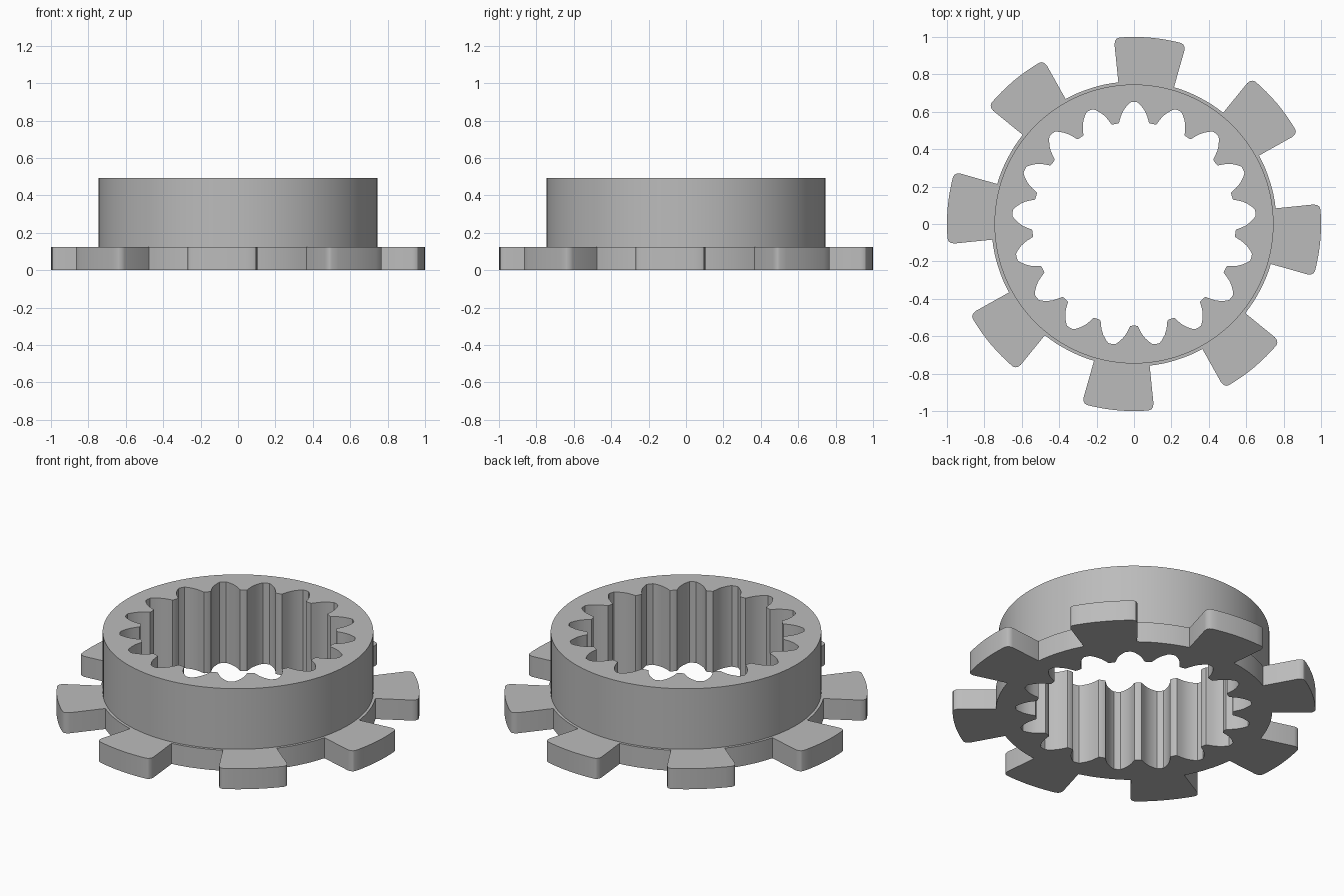
import bpy
import bmesh
from math import cos, sin, radians, degrees

HEIGHT, SHELF = 0.493, 0.125
BODY_R, FLANGE_R = 0.746, 0.762
LUGS, LUG_AXIS = 8, 85.0
TEETH, GROOVE_AXIS = 17, 90.0

if "Cube" in bpy.data.objects:
    bpy.data.objects.remove(bpy.data.objects["Cube"], do_unlink=True)

steel = bpy.data.materials.new("grey_steel")
steel.use_nodes = True
colour = (0.5, 0.5, 0.5, 1)
steel.diffuse_color = colour
steel.node_tree.nodes["Principled BSDF"].inputs["Base Color"].default_value = colour


def polar(radius, angle):
    a = radians(angle)
    return radius * cos(a), radius * sin(a)


def repeat(half_unit, count, axis):
    """Mirror half a unit of (angle, radius) points and repeat it round the centre."""
    unit = [(-a, r) for a, r in reversed(half_unit) if a > 0] + half_unit
    return [polar(r, axis + i * 360 / count + a) for i in range(count) for a, r in unit]


def add_ring(bm, outline, z):
    """Closed loop of edges at one height."""
    verts = [bm.verts.new((x, y, z)) for x, y in outline]
    edges = [bm.edges.new((v, verts[i - 1])) for i, v in enumerate(verts)]
    return verts, edges


def wall(bm, low, high):
    for i in range(len(low[0])):
        bm.faces.new((low[0][i - 1], low[0][i], high[0][i], high[0][i - 1]))


def cap(bm, inside, outside, normal):
    bmesh.ops.triangle_fill(bm, edges=inside[1] + outside[1], use_beauty=True, normal=normal)


# Flange outline: lug tip arc, rounded corner, straight flank, root arc
lug_half = [(a, 1.0) for a in (0, 2.5, 5, 7.5, 9.5)]
lug_half += [(10.3, 0.996), (10.9, 0.985), (11.2, 0.965), (11.3, FLANGE_R)]
lug_half += [(a, FLANGE_R) for a in (14, 17, 20)]
flange = repeat(lug_half, LUGS, LUG_AXIS)

# Spline outline: groove floor, curved flank, narrow tooth tip
groove_half = [(0, 0.652), (1.6, 0.651), (2.5, 0.643), (3.5, 0.632), (4.9, 0.615),
               (6.2, 0.595), (7.1, 0.577), (7.9, 0.559), (8.5, 0.546), (9.4, 0.544)]
spline = repeat(groove_half, TEETH, GROOVE_AXIS)

# Round body outline
body = [polar(BODY_R, i * 3) for i in range(120)]

# Flanged sleeve as one closed solid
bm = bmesh.new()
bore_low, bore_high = add_ring(bm, spline, 0), add_ring(bm, spline, HEIGHT)
flange_low, flange_high = add_ring(bm, flange, 0), add_ring(bm, flange, SHELF)
body_low, body_high = add_ring(bm, body, SHELF), add_ring(bm, body, HEIGHT)
for low, high in ((bore_low, bore_high), (flange_low, flange_high), (body_low, body_high)):
    wall(bm, low, high)
cap(bm, bore_low, flange_low, (0, 0, -1))
cap(bm, body_low, flange_high, (0, 0, 1))
cap(bm, bore_high, body_high, (0, 0, 1))
bmesh.ops.recalc_face_normals(bm, faces=bm.faces)

mesh = bpy.data.meshes.new("splined_lug_ring")
bm.to_mesh(mesh)
bm.free()
mesh.materials.append(steel)
ring = bpy.data.objects.new("splined_lug_ring", mesh)
bpy.context.collection.objects.link(ring)

bpy.ops.object.select_all(action="DESELECT")
ring.select_set(True)
bpy.context.view_layer.objects.active = ring
bpy.ops.object.shade_smooth_by_angle(angle=radians(30))
